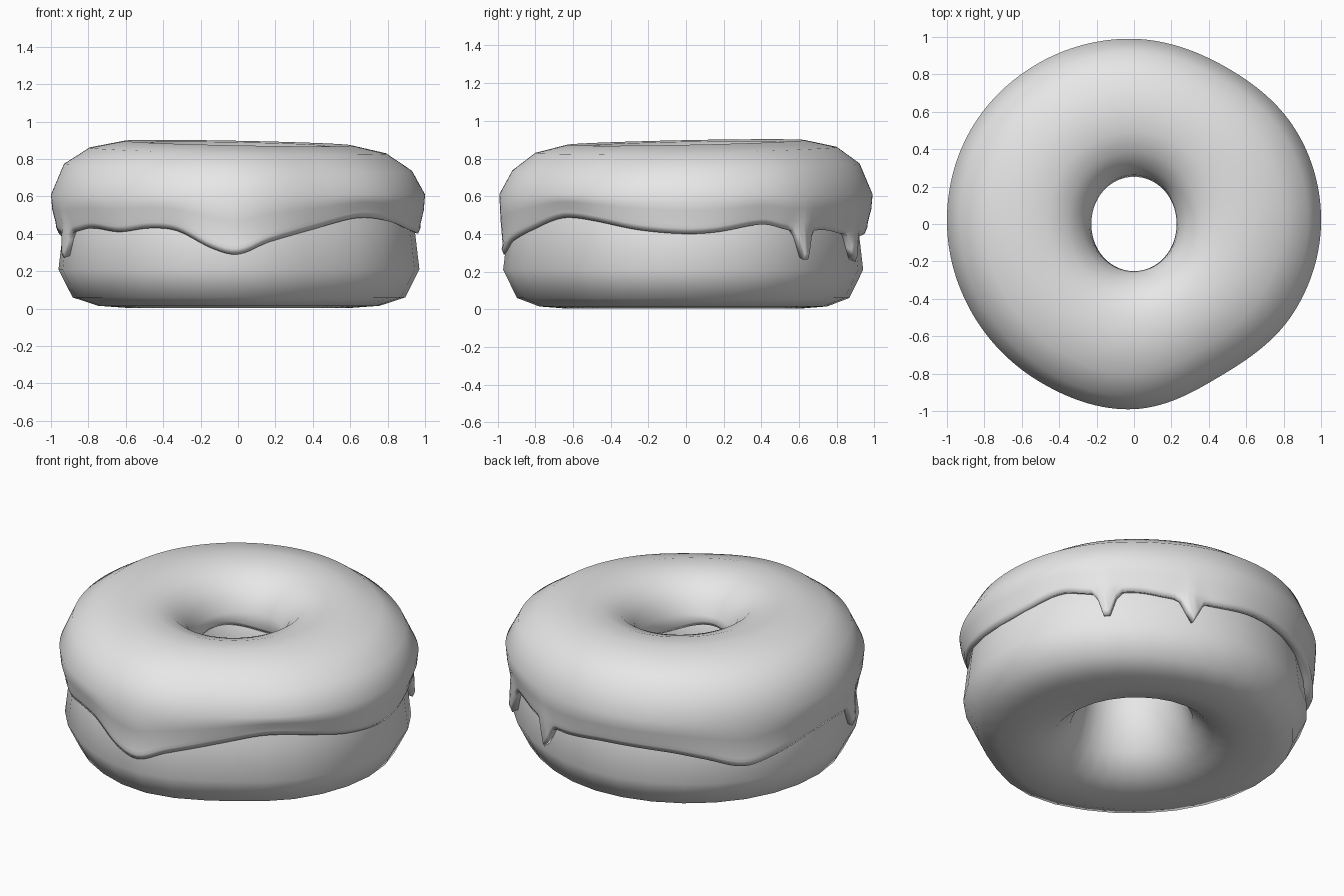
import bpy, bmesh
from math import sin, cos, radians, exp

cube = bpy.data.objects.get("Cube")
if cube:
    bpy.data.objects.remove(cube, do_unlink=True)

grey = bpy.data.materials.new("plain grey")
grey.use_nodes = True
grey.diffuse_color = (0.8, 0.8, 0.8, 1)
grey.node_tree.nodes["Principled BSDF"].inputs["Base Color"].default_value = (0.8, 0.8, 0.8, 1)


def around(keys, angle):
    """Smooth periodic curve through (degrees, value) pairs."""
    ring = [(a + turn, v) for turn in (-360, 0, 360) for a, v in keys]
    i = next(k for k in range(len(ring) - 1) if ring[k][0] <= angle < ring[k + 1][0])
    (a0, v0), (a1, v1), (a2, v2), (a3, v3) = ring[i - 1:i + 3]
    t, span = (angle - a1) / (a2 - a1), a2 - a1
    m1, m2 = (v2 - v0) / (a2 - a0) * span, (v3 - v1) / (a3 - a1) * span
    return (v1 * (2*t**3 - 3*t**2 + 1) + m1 * (t**3 - 2*t**2 + t)
            + v2 * (3*t**2 - 2*t**3) + m2 * (t**3 - t**2))


def bump(angle, centre, width):
    off = (angle - centre + 180) % 360 - 180
    return exp(-(off / width) ** 2)


# Uneven outline seen from above
OUTLINE = list(zip(range(0, 360, 30),
                   (1.0, 1.0, .972, .99, 1.0, 1.008, 1.0, .988, .983, .99, .935, .975)))


def lumpy(r, angle):
    blend = min(max((r - .3) / .6, 0), 1)
    oval = 1 - .05 * cos(radians(2 * angle)) * (1 - blend)
    return r * oval * (1 + (around(OUTLINE, angle) - 1) * blend)


def ring_surface(name, section, segments, closed, shift):
    """Sweep section(angle) -> [(radius, z)] around the z axis."""
    bm = bmesh.new()
    rings = []
    for s in range(segments):
        angle = 360 * s / segments
        c, n = cos(radians(angle)), sin(radians(angle))
        rings.append([bm.verts.new((lumpy(r, angle) * c + shift[0], lumpy(r, angle) * n + shift[1], z))
                      for r, z in section(angle)])
    for s in range(segments):
        a, b = rings[s], rings[(s + 1) % segments]
        count = len(a)
        for k in range(count if closed else count - 1):
            j = (k + 1) % count
            bm.faces.new((a[k], a[j], b[j], b[k]))
    bmesh.ops.recalc_face_normals(bm, faces=bm.faces)
    for face in bm.faces:
        face.smooth = True
    mesh = bpy.data.meshes.new(name)
    bm.to_mesh(mesh)
    bm.free()
    mesh.materials.append(grey)
    obj = bpy.data.objects.new(name, mesh)
    bpy.context.collection.objects.link(obj)
    return obj


# Dough ring
DOUGH = [(.94, .42), (.965, .21), (.89, .06), (.76, .015), (.6, .003), (.45, .035), (.34, .14),
         (.28, .32), (.265, .5), (.3, .68), (.42, .8), (.6, .84), (.78, .79), (.9, .64)]
ring_surface("dough", lambda angle: DOUGH, 32, True, (.005, -.015))

# Icing with a wavy lower edge and three drips
EDGE = [(0, .40), (10, .41), (25, .45), (35, .42), (52, .42), (62, .40), (78, .39), (97, .42), (118, .41),
        (131, .37), (144, .31), (155, .34), (168, .39), (180, .41), (192, .40), (204, .41), (215, .43),
        (228, .41), (240, .43), (250, .415), (262, .32), (270, .29), (280, .355), (298, .43),
        (312, .48), (320, .485), (330, .465), (345, .42)]
DRIPS = [(41, .18), (70, .14), (197, .15)]
TOP = [(.25, .69), (.29, .77), (.37, .845), (.48, .88), (.62, .885), (.8, .845), (.93, .755), (1.0, .61)]


def icing_section(angle):
    base = around(EDGE, angle)
    edge = base - sum(d * bump(angle, a, 2.6) for a, d in DRIPS)
    rim = .968 + .12 * max(.42 - edge, 0)
    inner = .61 + .02 * sin(radians(3 * angle)) - .06 * bump(angle, 45, 9)
    tilt = .02 * (sin(radians(angle)) - cos(radians(angle)))
    rows = [(.29, inner + .025), (.255, inner), (.24, inner + .025)]
    rows += [(r, z + tilt * r * (z > .65)) for r, z in TOP]
    rows += [(.993, (.61 + base) / 2 + .02), ((rim + .98) / 2, base + .05),
             (rim + .004, edge + .03), (rim - .008, edge), (rim - .04, edge + .012), (.9, edge + .03)]
    return rows


ring_surface("icing", icing_section, 180, False, (0, 0))
